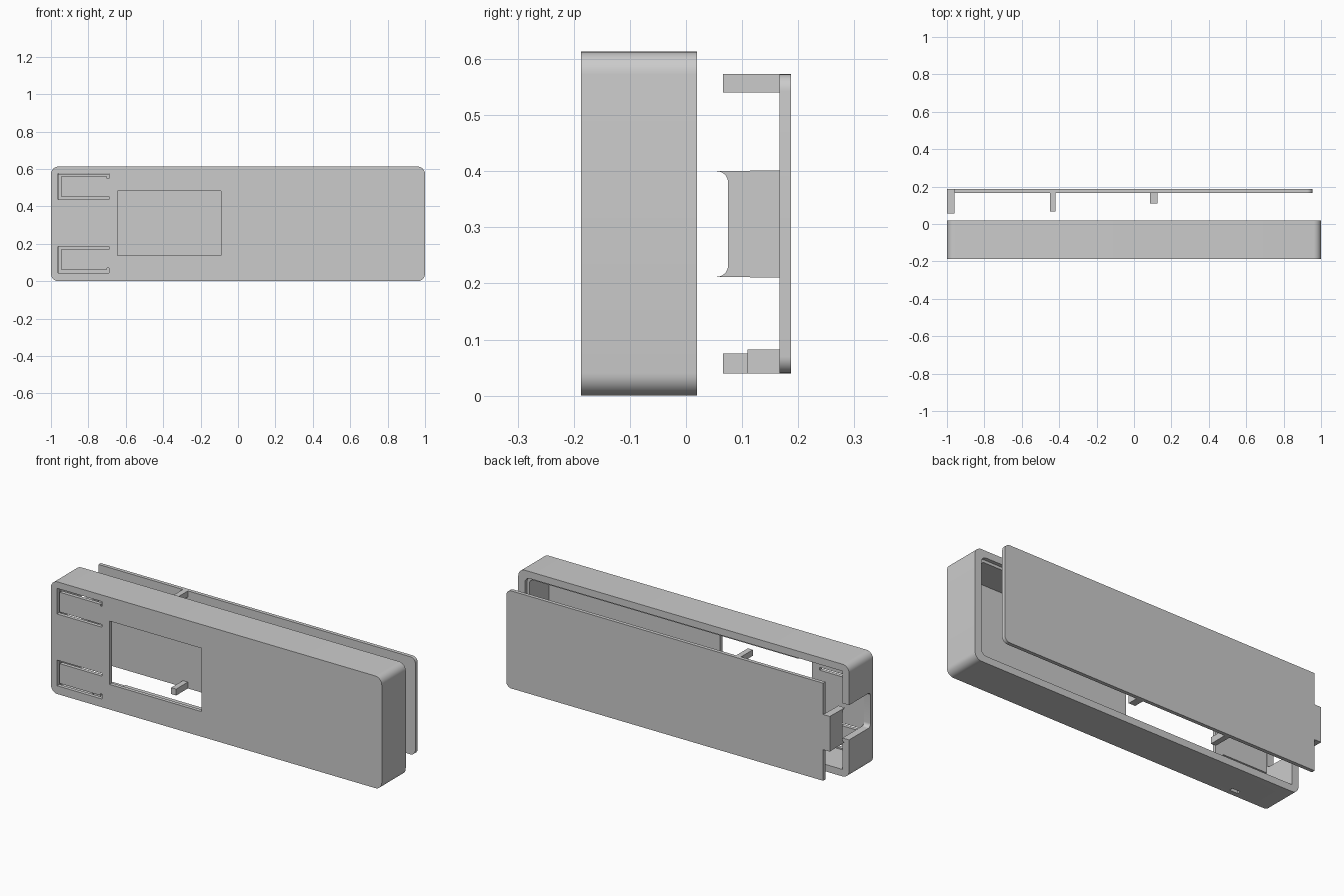
import bpy, bmesh, math

if "Cube" in bpy.data.objects:
    bpy.data.objects.remove(bpy.data.objects["Cube"])

def prism(name, pts, a, b, axis='Y'):
    """Extrude a 2D outline: (x, z) along Y, or (y, z) along X."""
    bm = bmesh.new()
    def co(p, d):
        return (p[0], d, p[1]) if axis == 'Y' else (d, p[0], p[1])
    lo = [bm.verts.new(co(p, a)) for p in pts]
    hi = [bm.verts.new(co(p, b)) for p in pts]
    n = len(pts)
    bm.faces.new(lo)
    bm.faces.new(hi[::-1])
    for i in range(n):
        bm.faces.new((lo[i], hi[i], hi[(i + 1) % n], lo[(i + 1) % n]))
    bmesh.ops.recalc_face_normals(bm, faces=bm.faces)
    me = bpy.data.meshes.new(name)
    bm.to_mesh(me)
    bm.free()
    ob = bpy.data.objects.new(name, me)
    bpy.context.collection.objects.link(ob)
    return ob

def arc(cx, cz, r, a0, a1, n=8):
    return [(cx + r * math.cos(math.radians(a0 + (a1 - a0) * i / n)),
             cz + r * math.sin(math.radians(a0 + (a1 - a0) * i / n))) for i in range(n + 1)]

def rrect(x0, x1, z0, z1, left=0, right=0):
    """Rectangle with separate left and right corner radii."""
    pts = []
    for x, z, r, a, sx, sz in ((x0, z0, left, 180, 1, 1), (x1, z0, right, 270, -1, 1),
                               (x1, z1, right, 0, -1, -1), (x0, z1, left, 90, 1, -1)):
        pts += arc(x + sx * r, z + sz * r, r, a, a + 90) if r else [(x, z)]
    return pts

def cut(target, cutter):
    m = target.modifiers.new('cut', 'BOOLEAN')
    m.operation, m.solver, m.object = 'DIFFERENCE', 'EXACT', cutter
    bpy.context.view_layer.objects.active = target
    bpy.ops.object.modifier_apply(modifier=m.name)
    bpy.data.objects.remove(cutter)

def smooth(ob):
    bpy.ops.object.select_all(action='DESELECT')
    ob.select_set(True)
    bpy.context.view_layer.objects.active = ob
    bpy.ops.object.shade_smooth_by_angle(angle=math.radians(30))

H, FRONT, BACK, FLOOR = 0.613, -0.187, 0.02, -0.167

# Case body, open at the back
body = prism('case_body', rrect(-1, 1, 0, H, 0.04, 0.04), FRONT, BACK)
# Lid recess, main cavity and full-width cavity behind the buttons
cut(body, prism('recess', rrect(-0.96, 0.96, 0.038, 0.575, 0, 0.03), 0.0, 0.1))
cut(body, prism('cavity', rrect(-0.9, 0.945, 0.053, 0.56, 0, 0.02), FLOOR, 0.05))
cut(body, prism('button_bay', rrect(-0.96, -0.68, 0.038, 0.575), FLOOR, 0.06))
# Display window
cut(body, prism('window', rrect(-0.645, -0.09, 0.137, 0.483), -0.3, -0.1))
# Hooked U-shaped slots that free the two push buttons
slot = [(-0.963, 0.437), (-0.69, 0.437), (-0.69, 0.452), (-0.947, 0.452), (-0.947, 0.56),
        (-0.7, 0.56), (-0.7, 0.55), (-0.69, 0.55), (-0.69, 0.577), (-0.963, 0.577)]
for flip in (False, True):
    pts = [(x, 0.622 - z) if flip else (x, z) for x, z in slot]
    cut(body, prism('slot', pts, -0.3, FLOOR + 0.001))
# Connector notch in the left wall, small slot in the bottom wall
notch = arc(-0.145, 0.23, 0.02, 270, 180) + arc(-0.145, 0.38, 0.02, 180, 90) + [(0.1, 0.4), (0.1, 0.21)]
cut(body, prism('notch', notch, -1.1, -0.93, 'X'))
cut(body, prism('bottom_slot', rrect(-0.775, -0.725, -0.05, 0.1), -0.16, -0.14))
smooth(body)

# Back lid, lifted off the case
lid = prism('lid', rrect(-0.96, 0.955, 0.04, 0.573, 0, 0.03), 0.167, 0.187)
smooth(lid)

# Tab closing the connector notch, with a rounded cut-out
tab = prism('lid_tab', [(0.187, 0.21)] + arc(0.055, 0.232, 0.02, 270, 360)
            + arc(0.055, 0.38, 0.02, 0, 90) + [(0.187, 0.402)], -1, -0.96, 'X')
smooth(tab)

# Locating posts on the lid
for name, x0, x1, z0, z1, y in (('lower_post', -0.45, -0.42, 0.04, 0.075, 0.066),
                                ('upper_post', -0.45, -0.42, 0.54, 0.573, 0.066),
                                ('short_post', 0.085, 0.125, 0.04, 0.082, 0.11)):
    prism(name, rrect(x0, x1, z0, z1), y, 0.167)
